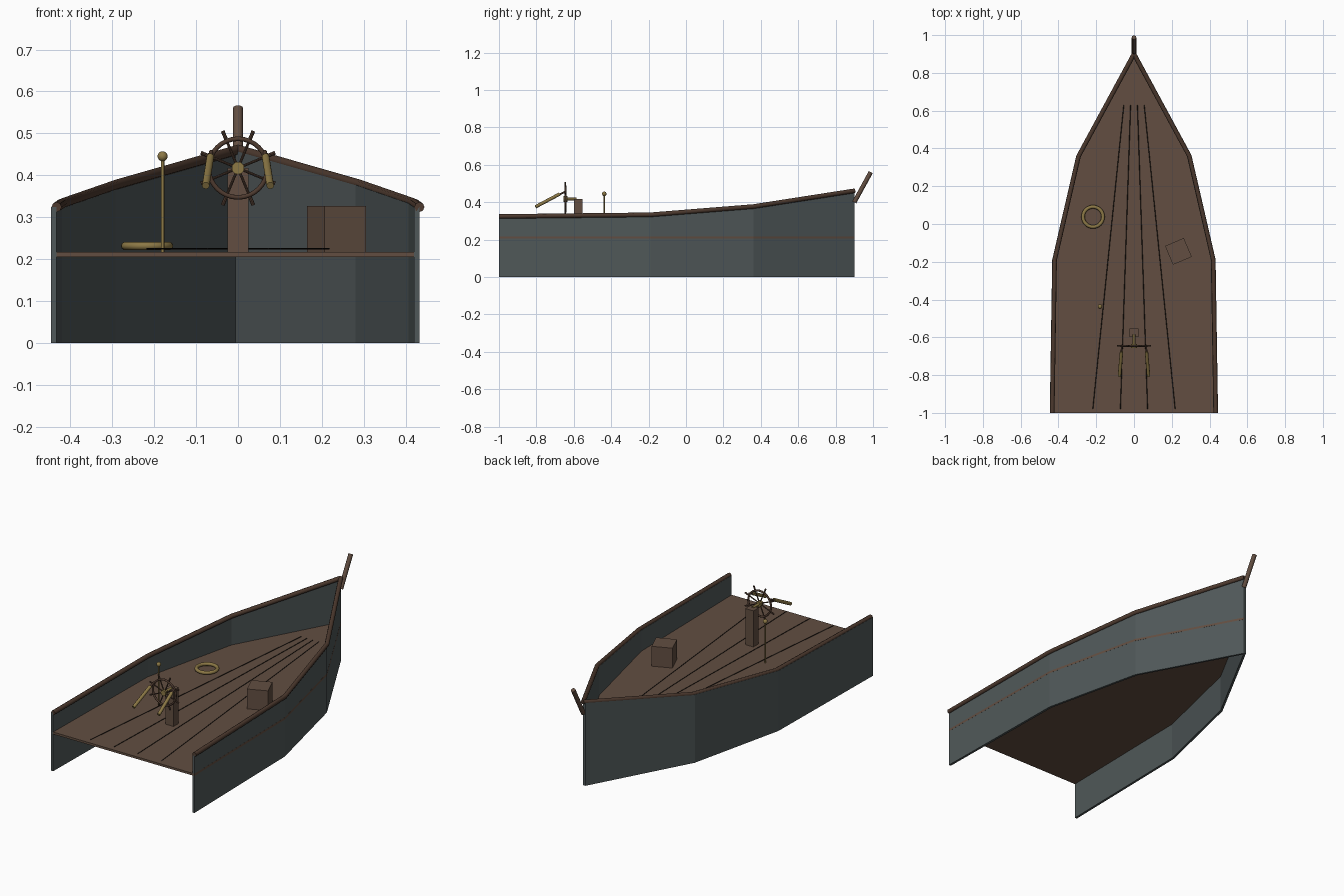
import bpy, bmesh, math
from mathutils import Vector, Matrix

if "Cube" in bpy.data.objects:
    bpy.data.objects.remove(bpy.data.objects["Cube"])


def material(name, rgb):
    m = bpy.data.materials.new(name)
    m.use_nodes = True
    m.diffuse_color = (*rgb, 1)
    bsdf = next(n for n in m.node_tree.nodes if n.type == 'BSDF_PRINCIPLED')
    bsdf.inputs["Base Color"].default_value = (*rgb, 1)
    return m


TIMBER = material("brown timber", (0.122, 0.076, 0.053))
DARK = material("dark timber", (0.075, 0.042, 0.028))
HULL = material("slate hull paint", (0.08, 0.098, 0.1))
BRASS = material("brass", (0.262, 0.188, 0.06))
SEAM = material("black seam", (0.012, 0.009, 0.007))


def finish(name, bm, mat, smooth=False):
    bmesh.ops.recalc_face_normals(bm, faces=bm.faces)
    me = bpy.data.meshes.new(name)
    bm.to_mesh(me)
    bm.free()
    me.materials.append(mat)
    ob = bpy.data.objects.new(name, me)
    bpy.context.collection.objects.link(ob)
    if smooth:
        bpy.ops.object.select_all(action='DESELECT')
        ob.select_set(True)
        bpy.context.view_layer.objects.active = ob
        bpy.ops.object.shade_smooth_by_angle(angle=math.radians(40))
    return ob


def add_rod(bm, a, b, r, sides=12):
    a, b = Vector(a), Vector(b)
    turn = (b - a).to_track_quat('Z', 'Y').to_matrix().to_4x4()
    bmesh.ops.create_cone(bm, cap_ends=True, segments=sides, radius1=r, radius2=r,
                          depth=(b - a).length, matrix=Matrix.Translation((a + b) / 2) @ turn)


def rod(name, a, b, r, mat, sides=12):
    bm = bmesh.new()
    add_rod(bm, a, b, r, sides)
    return finish(name, bm, mat, True)


def box(name, centre, size, mat, angle=0):
    bm = bmesh.new()
    bmesh.ops.create_cube(bm, size=1, matrix=Matrix.Translation(centre)
                          @ Matrix.Rotation(angle, 4, 'Z') @ Matrix.Diagonal((*size, 1)))
    return finish(name, bm, mat)


def ball(name, centre, r, mat):
    bm = bmesh.new()
    bmesh.ops.create_uvsphere(bm, u_segments=16, v_segments=10, radius=r,
                              matrix=Matrix.Translation(centre))
    return finish(name, bm, mat, True)


def ring(name, centre, major, minor, mat, upright=False):
    bpy.ops.mesh.primitive_torus_add(location=centre, major_radius=major, minor_radius=minor,
                                     major_segments=32, minor_segments=10,
                                     rotation=(math.pi / 2 if upright else 0, 0, 0))
    ob = bpy.context.object
    ob.name = name
    ob.data.materials.append(mat)
    bpy.ops.object.shade_smooth_by_angle(angle=math.radians(50))


# Sheer line from stern to bow: half-width, length, rail height
SHEER = [(0.433, -1.0, 0.324), (0.42, -0.19, 0.333), (0.293, 0.36, 0.377), (0.0, 0.9, 0.461)]
THICK = 0.013
DECK_Z = 0.217

# Hull sides and rails
for side, word in ((1, "left"), (-1, "right")):
    bm = bmesh.new()
    low = [bm.verts.new((side * x, y, 0)) for x, y, z in SHEER]
    top = [bm.verts.new((side * x, y, z)) for x, y, z in SHEER]
    panels = [bm.faces.new((low[i], low[i + 1], top[i + 1], top[i])) for i in range(3)]
    out = bmesh.ops.extrude_face_region(bm, geom=panels, use_keep_orig=True)
    moved = [g for g in out["geom"] if isinstance(g, bmesh.types.BMVert)]
    bmesh.ops.translate(bm, verts=moved, vec=(-THICK, 0, 0))
    finish(word + "_hull_side", bm, HULL)

    curve = bpy.data.curves.new(word + "_rail", 'CURVE')
    curve.dimensions = '3D'
    curve.bevel_depth = 0.012
    curve.bevel_resolution = 2
    curve.use_fill_caps = True
    line = curve.splines.new('POLY')
    line.points.add(len(SHEER) - 1)
    for p, (x, y, z) in zip(line.points, SHEER):
        p.co = (side * x, y, z, 1)
    curve.materials.append(DARK)
    bpy.context.collection.objects.link(bpy.data.objects.new(word + "_rail", curve))

# Deck slab following the hull outline
bm = bmesh.new()
outline = [(x + 0.0004, y) for x, y, z in SHEER] + [(-x, y) for x, y, z in SHEER[-2::-1]]
slab = bm.faces.new([bm.verts.new((x, y, DECK_Z)) for x, y in outline])
out = bmesh.ops.extrude_face_region(bm, geom=[slab], use_keep_orig=True)
bmesh.ops.translate(bm, verts=[g for g in out["geom"] if isinstance(g, bmesh.types.BMVert)],
                    vec=(0, 0, -0.012))
finish("deck", bm, TIMBER)

# Plank seams converging on the bow
bm = bmesh.new()
for aft, fore in ((0.218, 0.054), (0.072, 0.018)):
    for s in (1, -1):
        add_rod(bm, (s * aft, -0.98, 0.2245), (s * fore, 0.63, 0.2245), 0.0018, 4)
finish("plank_seams", bm, SEAM)

# Bow post
rod("bow_post", (0, 0.9, 0.4), (0, 0.988, 0.561), 0.012, TIMBER)

# Helm: pedestal, axle, hub, rim and spokes
HELM = Vector((0, -0.645, 0.417))
box("helm_pedestal", (0, -0.577, 0.317), (0.05, 0.045, 0.2), TIMBER)
rod("helm_axle", HELM, (0, -0.585, 0.417), 0.007, BRASS)
rod("helm_hub", HELM + Vector((0, -0.011, 0)), HELM + Vector((0, 0.011, 0)), 0.015, BRASS, 16)
ring("helm_rim", HELM, 0.07, 0.0055, DARK, True)
bm = bmesh.new()
for i in range(8):
    a = (i + 0.5) * math.pi / 4
    d = Vector((math.cos(a), 0, math.sin(a)))
    add_rod(bm, HELM, HELM + d * 0.08, 0.0032, 8)
    add_rod(bm, HELM + d * 0.075, HELM + d * 0.096, 0.0045, 8)
finish("helm_spokes", bm, DARK, True)

# Brass levers on small brackets beside the wheel
for s, word in ((1, "left"), (-1, "right")):
    rod(word + "_lever", (s * 0.077, -0.805, 0.375), (s * 0.066, -0.675, 0.444), 0.009, BRASS)
    rod(word + "_lever_bracket", (s * 0.066, -0.68, 0.44), (s * 0.064, -0.645, 0.456), 0.005, DARK)

# Deck fittings
rod("signal_pole", (-0.18, -0.437, DECK_Z), (-0.18, -0.437, 0.44), 0.004, BRASS)
ball("signal_pole_knob", (-0.18, -0.437, 0.445), 0.012, BRASS)
ring("deck_ring", (-0.217, 0.038, 0.231), 0.053, 0.0095, BRASS)
box("crate", (0.235, -0.145, 0.272), (0.108, 0.108, 0.11), TIMBER, math.radians(23))
